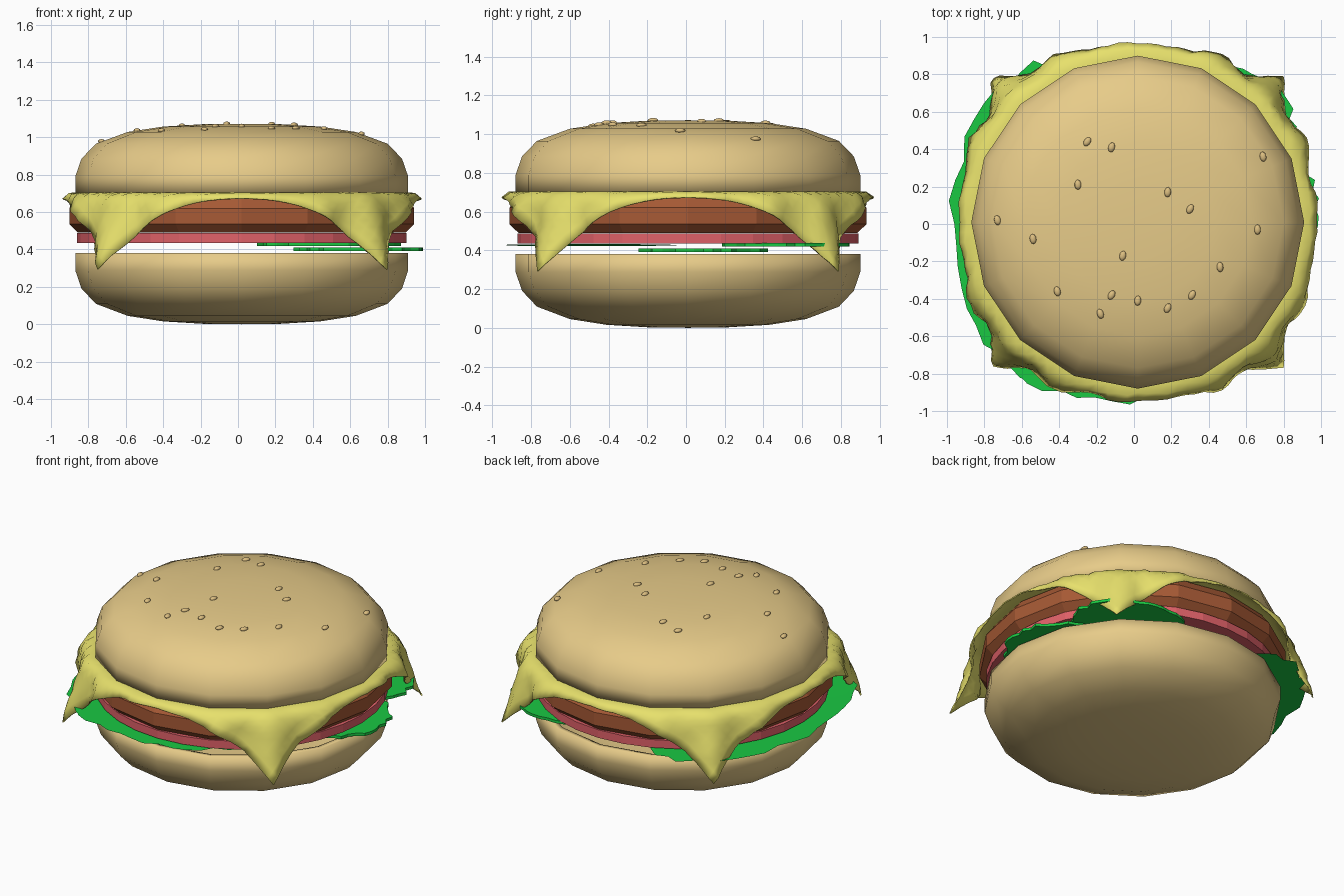
import bpy, bmesh, math, random
from math import sin, cos, pi, exp, radians

if "Cube" in bpy.data.objects:
    bpy.data.objects.remove(bpy.data.objects["Cube"])

random.seed(4)
CX, CY = 0.02, 0.01


def material(name, rgb):
    m = bpy.data.materials.new(name)
    m.diffuse_color = (*rgb, 1)
    m.use_nodes = True
    m.node_tree.nodes["Principled BSDF"].inputs["Base Color"].default_value = m.diffuse_color
    return m


BUN = material("bread", (0.80, 0.60, 0.25))
SEED = material("sesame", (0.72, 0.52, 0.22))
CHEESE = material("cheese_yellow", (0.80, 0.75, 0.15))
PATTY = material("meat", (0.38, 0.10, 0.035))
TOMATO = material("tomato_red", (0.75, 0.12, 0.14))
GREEN = material("leaf_green", (0.01, 0.58, 0.055))


def finish(bm, name, mat, smooth=None):
    me = bpy.data.meshes.new(name)
    bm.to_mesh(me)
    bm.free()
    ob = bpy.data.objects.new(name, me)
    bpy.context.collection.objects.link(ob)
    me.materials.append(mat)
    if smooth:
        bpy.ops.object.select_all(action='DESELECT')
        ob.select_set(True)
        bpy.context.view_layer.objects.active = ob
        bpy.ops.object.shade_smooth_by_angle(angle=radians(smooth))
    return ob


def solidify(ob, thickness):
    mod = ob.modifiers.new("thickness", 'SOLIDIFY')
    mod.thickness = thickness
    mod.offset = -1


def lathe(name, profile, sides, mat, smooth=None):
    """Revolve (radius, z) points, listed bottom to top."""
    bm = bmesh.new()
    rings = [[bm.verts.new((CX + r * cos(2 * pi * j / sides),
                            CY + r * sin(2 * pi * j / sides), z))
              for j in range(sides)] for r, z in profile]
    for a, b in zip(rings, rings[1:]):
        for j in range(sides):
            k = (j + 1) % sides
            bm.faces.new((a[j], a[k], b[k], b[j]))
    bmesh.ops.remove_doubles(bm, verts=bm.verts, dist=1e-4)
    return finish(bm, name, mat, smooth)


# Buns: hollow domes mirrored top to bottom
dome = [(0.89, 0.0), (0.89, 0.09), (0.857, 0.185), (0.78, 0.265),
        (0.61, 0.328), (0.42, 0.357), (0.2, 0.37), (0, 0.372)]
top_bun = lathe("top_bun", [(r, 0.70 + h) for r, h in dome], 16, BUN, 60)
bottom_bun = lathe("bottom_bun", [(r, 0.38 * (1 - h / 0.372)) for r, h in reversed(dome)],
                   16, BUN, 60)
for bun in (top_bun, bottom_bun):
    solidify(bun, 0.04)

# Patty and tomato slice
lathe("patty", [(0, 0.49), (0.875, 0.49), (0.922, 0.535), (0.922, 0.62),
                (0.87, 0.69), (0, 0.69)], 16, PATTY)
lathe("tomato_slice", [(0, 0.435), (0.88, 0.435), (0.88, 0.488), (0, 0.488)], 32, TOMATO)

# Cheese: square sheet draped over the patty
bm = bmesh.new()
bmesh.ops.create_grid(bm, x_segments=36, y_segments=36, size=0.97)
for v in bm.verts:
    d, t = math.hypot(v.co.x, v.co.y), math.atan2(v.co.y, v.co.x)
    r, z = d, 0.705
    s = d - 0.9
    if s > 0:
        off = (t % (pi / 2)) - pi / 4
        r = 0.9 + 0.05 * (1 - exp(-s / 0.05)) + s * (0.2 + 0.11 * cos(18 * off))
        r += random.uniform(-0.008, 0.008)
        z -= s - 0.06 * (1 - exp(-s / 0.06))
    v.co = (CX + r * cos(t), CY + r * sin(t), z)
cheese = finish(bm, "cheese_slice", CHEESE, 60)
solidify(cheese, 0.008)


# Lettuce: ragged flat leaves
def leaf(name, x, y, z, rx, ry, thickness=0.0, tilt=0.0, n=44):
    bm = bmesh.new()
    pts = []
    for j in range(n):
        a = 2 * pi * j / n
        k = random.uniform(0.93, 1.03)
        px, py = rx * k * cos(a), ry * k * sin(a)
        pts.append(bm.verts.new((x + px, y + py, z + tilt * px)))
    centre = bm.verts.new((x, y, z))
    for j in range(n):
        bm.faces.new((centre, pts[j], pts[(j + 1) % n]))
    ob = finish(bm, name, GREEN)
    if thickness:
        solidify(ob, thickness)


leaf("lettuce_right", 0.645, 0.09, 0.41, 0.345, 0.34, 0.018)
leaf("lettuce_back_right", 0.48, 0.52, 0.437, 0.38, 0.33, 0.018)
leaf("lettuce_left", -0.46, 0.0, 0.42, 0.53, 0.86)
leaf("lettuce_front", -0.12, -0.5, 0.427, 0.68, 0.46, 0, 0.008)

# Sesame seeds resting on the top bun
SPOTS = [(-.25, .44), (-.12, .41), (-.30, .21), (.18, .17), (.30, .08), (.69, .36),
         (-.73, .02), (-.54, -.08), (.66, -.03), (.46, -.23), (-.41, -.36), (-.12, -.38),
         (.02, -.41), (.18, -.45), (.31, -.38), (-.18, -.48), (-.06, -.17)]


def bun_height(r):
    for (r1, h1), (r0, h0) in zip(dome[1:], dome[2:]):
        if r0 <= r <= r1:
            return 0.70 + h0 + (h1 - h0) * (r - r0) / (r1 - r0)
    return 0.9


bm = bmesh.new()
for x, y in SPOTS:
    seed = bmesh.ops.create_uvsphere(bm, u_segments=10, v_segments=6, radius=1)["verts"]
    a = random.uniform(-0.6, 0.6)
    z = bun_height(math.hypot(x - CX, y - CY)) + 0.002
    for v in seed:
        px, py = v.co.x * 0.018, v.co.y * 0.027
        v.co = (x + px * cos(a) - py * sin(a), y + px * sin(a) + py * cos(a),
                z + v.co.z * 0.012)
finish(bm, "sesame_seeds", SEED, 60)
